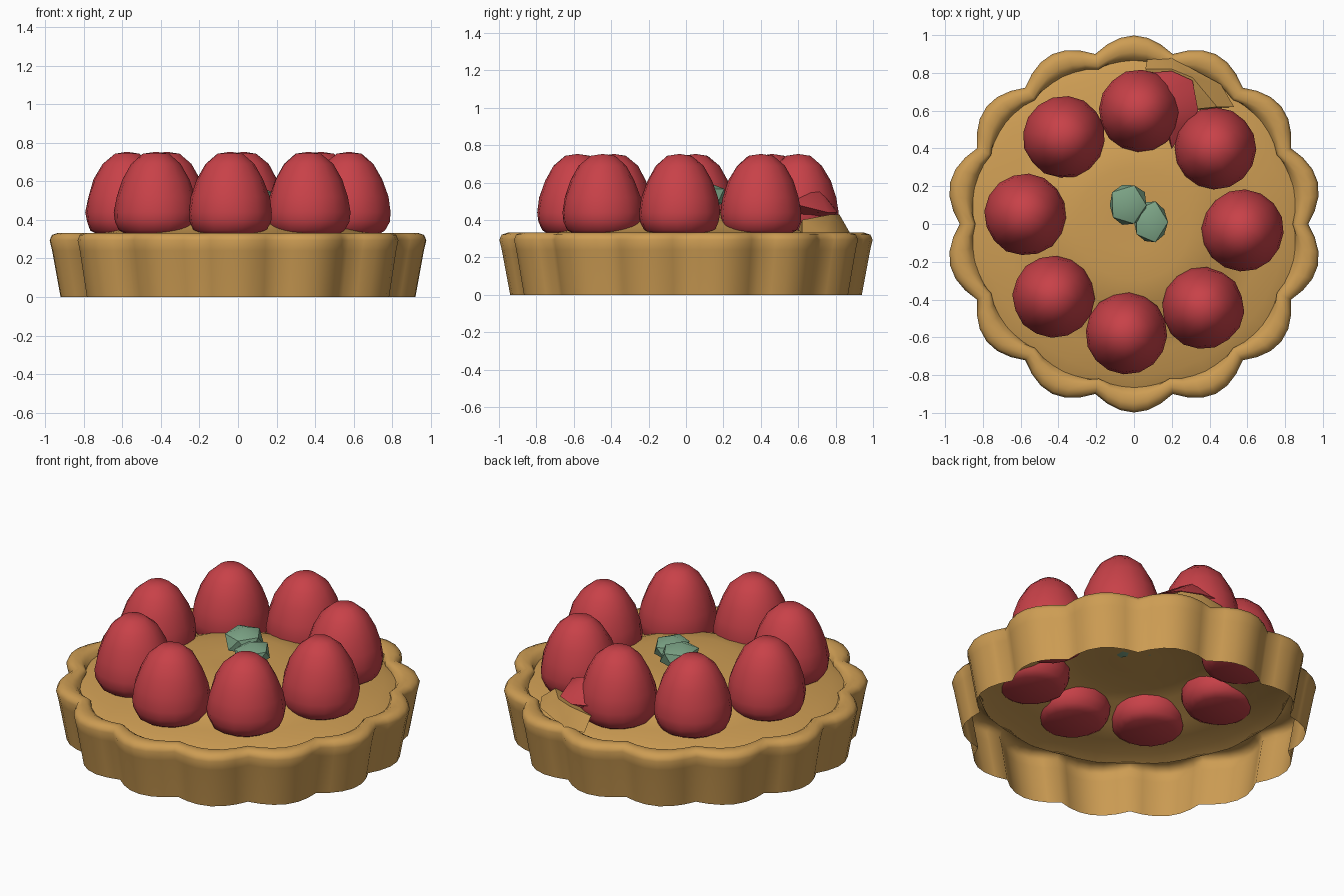
import bpy, bmesh, math, random
from mathutils import Vector

if "Cube" in bpy.data.objects:
    bpy.data.objects.remove(bpy.data.objects["Cube"])

random.seed(4)


def material(name, rgb):
    m = bpy.data.materials.new(name)
    m.diffuse_color = (*rgb, 1)
    m.use_nodes = True
    m.node_tree.nodes["Principled BSDF"].inputs["Base Color"].default_value = m.diffuse_color
    return m


TAN = material("baked tan", (0.61, 0.335, 0.087))
RED = material("berry red", (0.578, 0.053, 0.065))
GREEN = material("mint green", (0.205, 0.376, 0.242))


def finish(bm, name, mat, angle=40):
    bmesh.ops.recalc_face_normals(bm, faces=bm.faces)
    me = bpy.data.meshes.new(name)
    bm.to_mesh(me)
    bm.free()
    ob = bpy.data.objects.new(name, me)
    bpy.context.collection.objects.link(ob)
    me.materials.append(mat)
    bpy.ops.object.select_all(action='DESELECT')
    ob.select_set(True)
    bpy.context.view_layer.objects.active = ob
    bpy.ops.object.shade_smooth_by_angle(angle=math.radians(angle))
    return ob


def lathe(profile, n, lobes=0, jitter=0.0):
    """Revolve (radius, z, scallop depth) points; radius 0 closes to a point."""
    bm = bmesh.new()
    rings = []
    for r, z, d in profile:
        if r == 0:
            rings.append([bm.verts.new((0, 0, z))])
            continue
        ring = []
        for i in range(n):
            a = math.pi / 2 + 2 * math.pi * i / n
            wave = 1 - abs(math.cos(lobes / 2 * (a - math.pi / 2)))
            rr = r - d * wave + random.uniform(-jitter, jitter)
            ring.append(bm.verts.new((rr * math.cos(a), rr * math.sin(a), z)))
        rings.append(ring)
    for A, B in zip(rings, rings[1:]):
        for i in range(n):
            j = (i + 1) % n
            if len(A) == 1:
                bm.faces.new((A[0], B[i], B[j]))
            elif len(B) == 1:
                bm.faces.new((A[i], A[j], B[0]))
            else:
                bm.faces.new((A[i], A[j], B[j], B[i]))
    return bm


def hull(points, name, mat):
    bm = bmesh.new()
    for p in points:
        bm.verts.new(p)
    bmesh.ops.convex_hull(bm, input=bm.verts)
    loose = [v for v in bm.verts if not v.link_faces]
    bmesh.ops.delete(bm, geom=loose, context='VERTS')
    return finish(bm, name, mat, 45)


# Scalloped crust shell, open underneath, 14 lobes
crust = [(0.94, 0, 0.07), (0.985, 0.24, 0.075), (0.998, 0.295, 0.075),
         (0.985, 0.322, 0.075), (0.95, 0.333, 0.065), (0.91, 0.331, 0.055),
         (0.885, 0.318, 0.045), (0.865, 0.295, 0.02)]
finish(lathe(crust, 84, lobes=14), "crust", TAN, 60)

# Domed filling
filling = [(0.87, 0.295, 0.02), (0.80, 0.32, 0), (0.68, 0.335, 0), (0.56, 0.365, 0),
           (0.42, 0.43, 0), (0.30, 0.452, 0), (0.14, 0.452, 0), (0, 0.45, 0)]
finish(lathe(filling, 42, lobes=14), "filling", TAN)

# Ring of eight berries, placed by eye, with narrowed bases
berry = [(0, 0.32, 0), (0.15, 0.322, 0), (0.19, 0.345, 0), (0.211, 0.39, 0),
         (0.217, 0.44, 0), (0.204, 0.52, 0), (0.173, 0.61, 0), (0.128, 0.69, 0),
         (0.066, 0.743, 0), (0, 0.753, 0)]
centres = [(0.575, -0.035), (0.43, 0.40), (0.03, 0.60), (-0.37, 0.46),
           (-0.575, 0.05), (-0.425, -0.385), (-0.04, -0.58), (0.365, -0.445)]
for k, (x, y) in enumerate(centres):
    ob = finish(lathe(berry, 16, jitter=0.003), f"berry_{k + 1}", RED)
    ob.location = (x, y, 0)
    ob.rotation_euler.z = math.atan2(y, x)

# Sauce bridge and crumb slope behind the two rear berries
hull([(0.06, 0.80, 0.46), (0.2, 0.81, 0.44), (0.31, 0.76, 0.44), (0.34, 0.6, 0.48),
      (0.15, 0.70, 0.58), (0.22, 0.5, 0.48), (0.2, 0.40, 0.43), (0.1, 0.75, 0.4)],
     "sauce_bridge", RED)
hull([(0.06, 0.82, 0.41), (0.2, 0.82, 0.43), (0.31, 0.775, 0.43), (0.44, 0.62, 0.40),
      (0.53, 0.62, 0.325), (0.46, 0.74, 0.325), (0.2, 0.88, 0.325),
      (0.07, 0.87, 0.325), (0.25, 0.6, 0.35)], "crumb_slope", TAN)


# Mint sprig: two small crumpled leaves
def leaf(name, centre, scale):
    bm = bmesh.new()
    bmesh.ops.create_icosphere(bm, subdivisions=1, radius=1)
    for v in bm.verts:
        k = random.uniform(0.93, 1.1)
        v.co = Vector([c + s * x * k for c, s, x in zip(centre, scale, v.co)])
    finish(bm, name, GREEN, 35)


leaf("mint_leaf_back", (-0.03, 0.10, 0.53), (0.11, 0.12, 0.08))
leaf("mint_leaf_front", (0.085, 0.01, 0.51), (0.10, 0.125, 0.07))
